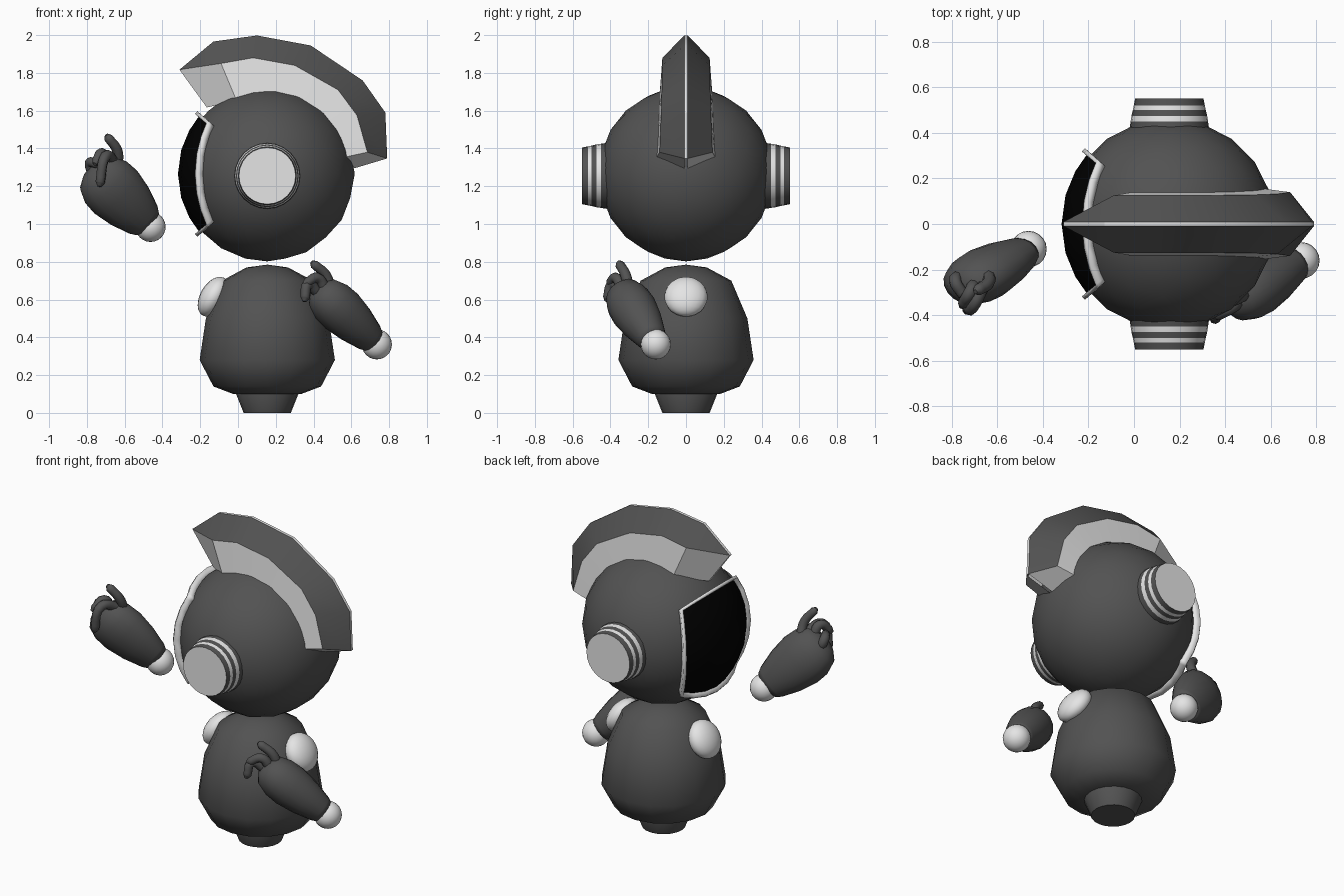
import bpy, bmesh, math
from mathutils import Matrix, Vector

if "Cube" in bpy.data.objects:
    bpy.data.objects.remove(bpy.data.objects["Cube"])


def material(name, v):
    m = bpy.data.materials.new(name)
    m.diffuse_color = (v, v, v, 1)
    m.use_nodes = True
    m.node_tree.nodes["Principled BSDF"].inputs["Base Color"].default_value = m.diffuse_color
    return m


DARK, LIGHT, BLACK = 0, 1, 2
MATS = [material("dark grey", 0.085), material("light grey", 0.78), material("black", 0.0)]
HEAD = Vector((0.155, 0, 1.265))
CX = 0.155


def finish(name, bm, angle=45):
    """Turn a bmesh into a shaded object with the shared colours."""
    bmesh.ops.remove_doubles(bm, verts=bm.verts, dist=1e-5)
    bmesh.ops.recalc_face_normals(bm, faces=bm.faces)
    me = bpy.data.meshes.new(name)
    bm.to_mesh(me)
    bm.free()
    for m in MATS:
        me.materials.append(m)
    ob = bpy.data.objects.new(name, me)
    bpy.context.collection.objects.link(ob)
    bpy.ops.object.select_all(action='DESELECT')
    ob.select_set(True)
    bpy.context.view_layer.objects.active = ob
    bpy.ops.object.shade_smooth_by_angle(angle=math.radians(angle))
    return ob


def loft(name, rings, mats, angle=45):
    """Skin closed rings; mats(i, j) gives the colour of each quad."""
    bm = bmesh.new()
    vs = [[bm.verts.new(p) for p in ring] for ring in rings]
    n = len(rings[0])
    for i in range(len(vs) - 1):
        for j in range(n):
            k = (j + 1) % n
            f = bm.faces.new((vs[i][j], vs[i][k], vs[i + 1][k], vs[i + 1][j]))
            f.material_index = mats(i, j)
    bmesh.ops.dissolve_degenerate(bm, dist=1e-5, edges=bm.edges)
    return finish(name, bm, angle)


def lathe(name, profile, segs, matrix, mats=lambda i, j: DARK, angle=45):
    """Spin (radius, height) points about local z."""
    rings = [[matrix @ Vector((r * math.cos(a), r * math.sin(a), h))
              for a in (2 * math.pi * s / segs for s in range(segs))]
             for r, h in profile]
    return loft(name, rings, mats, angle)


def ball(name, matrix, mat):
    bm = bmesh.new()
    bmesh.ops.create_uvsphere(bm, u_segments=20, v_segments=12, radius=1, matrix=matrix)
    for f in bm.faces:
        f.material_index = mat
    return finish(name, bm)


# head
bm = bmesh.new()
bmesh.ops.create_icosphere(bm, subdivisions=3, radius=0.463, matrix=Matrix.Translation(HEAD))
finish("head", bm)

# body and its foot
body = [(0, 0.09), (0.18, 0.1), (0.285, 0.14), (0.358, 0.28), (0.325, 0.5),
        (0.24, 0.7), (0.11, 0.77), (0, 0.785)]
lathe("body", body, 16, Matrix.Translation((CX, 0, 0)), angle=60)
lathe("foot", [(0, 0), (0.125, 0), (0.165, 0.1), (0.16, 0.14), (0, 0.14)], 20,
      Matrix.Translation((CX, 0, 0)))

# striped ears with pale caps
ear = [(0.18, 0.38), (0.17, 0.45), (0.166, 0.475), (0.16, 0.5),
       (0.156, 0.52), (0.15, 0.55), (0, 0.55)]
for side, s in (("near", 1), ("far", -1)):
    lathe("ear_" + side, ear, 24,
          Matrix.Translation((CX, 0, 1.255)) @ Matrix.Rotation(s * math.pi / 2, 4, 'X'),
          lambda i, j: (DARK, LIGHT, DARK, LIGHT, DARK, LIGHT)[i])

# shoulder joints
for side, s in (("left", -1), ("right", 1)):
    ball("shoulder_" + side,
         Matrix.Translation((CX + s * 0.285, 0, 0.615))
         @ Matrix.Rotation(s * math.radians(-30), 4, 'Y')
         @ Matrix.Diagonal((0.07, 0.115, 0.115, 1)), LIGHT)


# visor and frame: a square patch bulged onto the head
def patch(name, coords, radius, keep, mat):
    bm = bmesh.new()
    n = len(coords)
    vs = [[bm.verts.new(HEAD + Vector((-1, 0.9 * u, 0.9 * v)).normalized() * radius)
           for v in coords] for u in coords]
    for i in range(n - 1):
        for j in range(n - 1):
            if keep(i, j, n - 2):
                f = bm.faces.new((vs[i][j], vs[i][j + 1], vs[i + 1][j + 1], vs[i + 1][j]))
                f.material_index = mat
    bmesh.ops.delete(bm, geom=[v for v in bm.verts if not v.link_faces], context='VERTS')
    return finish(name, bm)


grid = [-1, -0.92, -0.62, -0.31, 0, 0.31, 0.62, 0.92, 1]
patch("visor", grid, 0.473, lambda i, j, e: True, BLACK)
frame = patch("visor_frame", grid, 0.49, lambda i, j, e: i in (0, e) or j in (0, e), LIGHT)
mod = frame.modifiers.new("thickness", 'SOLIDIFY')
mod.thickness, mod.offset = 0.05, 0
for v in frame.data.vertices:
    v.co = HEAD + (v.co - HEAD) * 0.965

# crest: ridge strip, dark slopes, pale sides
ridge = [(-0.31, 1.817), (-0.13, 1.966), (0.10, 1.998), (0.385, 1.945),
         (0.66, 1.76), (0.78, 1.59), (0.79, 1.347)]
shoulder = [None, (-0.09, 1.85), (0.08, 1.88), (0.30, 1.84),
            (0.53, 1.71), (0.63, 1.575), (0.685, 1.38)]
widths = [0, 0.125, 0.125, 0.125, 0.128, 0.132, 0.14]


def section(r, s, b, w, bw):
    pts = [(r, -0.009), (r, 0.009), (s, w), (b, bw), (b, -bw), (s, -w)]
    return [Vector((p[0], y, p[1])) for p, y in pts]


rings = [section(ridge[0], ridge[0], (-0.165, 1.617), 0.009, 0.009)]
for r, s, w in list(zip(ridge, shoulder, widths))[1:]:
    d = Vector((s[0] - HEAD.x, s[1] - HEAD.z)).normalized() * 0.42
    rings.append(section(r, s, (HEAD.x + d.x, HEAD.z + d.y), w, w + 0.015))
rings.append(section(ridge[-1], ridge[-1], (0.616, 1.295), 0.009, 0.009))
last = len(rings) - 2
loft("crest", rings, lambda i, j: DARK if j in (1, 5) and i < last else LIGHT, 30)


# hands: wrist ball, flattened mitt and curled fingers
def hand(side, wrist, reach, wide, thick, fingers):
    wrist, d = Vector(wrist), Vector(reach).normalized()
    ball("wrist_" + side, Matrix.Translation(wrist) @ Matrix.Scale(0.08, 4), LIGHT)
    n = d.cross(Vector((1, 0, 1))).normalized()
    w = n.cross(d)
    m = Matrix((w, n, d)).transposed().to_4x4()
    m = Matrix.Translation(wrist) @ m @ Matrix.Diagonal((wide, thick, 1, 1))
    mitt = [(0, 0.03), (0.55, 0.03), (0.66, 0.06), (0.88, 0.17), (1, 0.28),
            (0.97, 0.36), (0.78, 0.43), (0.45, 0.465), (0, 0.475)]
    lathe("mitt_" + side, mitt, 16, m, angle=70)
    for k, path in enumerate(fingers):
        cu = bpy.data.curves.new("finger", 'CURVE')
        cu.dimensions = '3D'
        cu.bevel_depth, cu.bevel_resolution = 0.03, 2
        cu.resolution_u, cu.use_fill_caps = 5, True
        sp = cu.splines.new('BEZIER')
        tip = Vector(path[-1])
        path = path + [tip + (tip - Vector(path[-2])).normalized() * 0.022]
        sp.bezier_points.add(len(path) - 1)
        for i, p in enumerate(path):
            bp = sp.bezier_points[i]
            bp.co = p
            bp.handle_left_type = bp.handle_right_type = 'AUTO'
            bp.radius = 0.35 if i == len(path) - 1 else 1 - 0.08 * i
        cu.materials.append(MATS[DARK])
        ob = bpy.data.objects.new(f"finger_{side}_{k + 1}", cu)
        bpy.context.collection.objects.link(ob)
        bpy.ops.object.select_all(action='DESELECT')
        ob.select_set(True)
        bpy.context.view_layer.objects.active = ob
        bpy.ops.object.convert(target='MESH')


hand("left", (-0.463, -0.11, 0.985), (-0.3, -0.17, 0.3), 0.16, 0.115, [
    [(-0.64, -0.22, 1.30), (-0.64, -0.26, 1.39), (-0.685, -0.29, 1.455)],
    [(-0.66, -0.26, 1.33), (-0.70, -0.35, 1.36), (-0.73, -0.375, 1.22)],
    [(-0.75, -0.24, 1.24), (-0.785, -0.25, 1.32), (-0.75, -0.31, 1.32)],
    [(-0.70, -0.26, 1.30), (-0.72, -0.30, 1.375), (-0.75, -0.35, 1.33)]])
hand("right", (0.735, -0.16, 0.363), (-0.33, -0.2, 0.31), 0.125, 0.125, [
    [(0.49, -0.30, 0.64), (0.465, -0.32, 0.73), (0.405, -0.35, 0.785)],
    [(0.46, -0.34, 0.66), (0.42, -0.37, 0.715), (0.365, -0.40, 0.69)],
    [(0.42, -0.34, 0.64), (0.37, -0.39, 0.68), (0.355, -0.415, 0.61)]])
